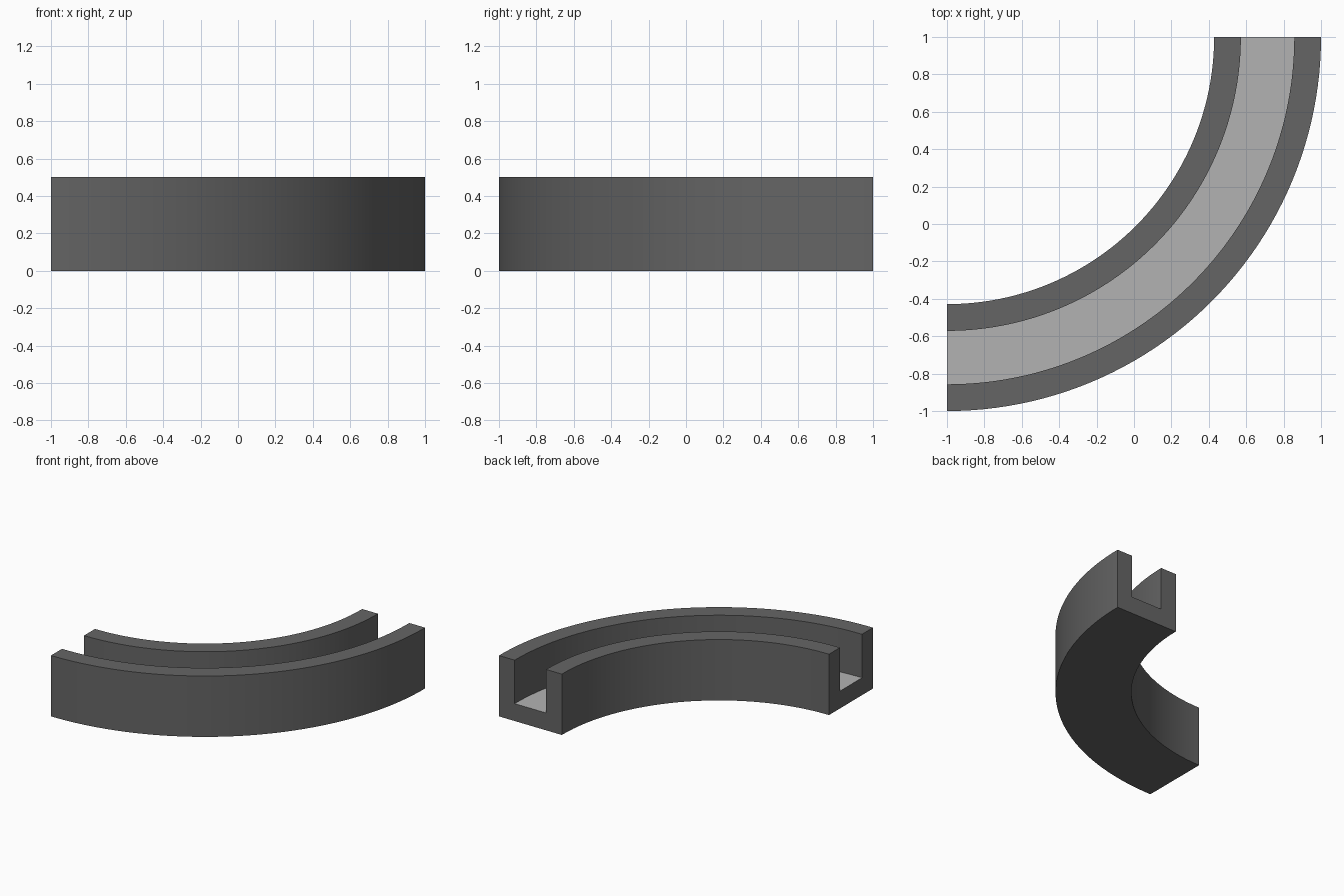
import bpy, bmesh, math

if "Cube" in bpy.data.objects:
    bpy.data.objects.remove(bpy.data.objects["Cube"])

SEGMENTS = 48
CENTRE = (-1.0, 1.0)
UNIT = 1 / 7

# U-shaped cross-section as (radius, height)
profile = [(10 * UNIT, 0), (14 * UNIT, 0), (14 * UNIT, 0.5), (13 * UNIT, 0.5),
           (13 * UNIT, UNIT), (11 * UNIT, UNIT), (11 * UNIT, 0.5), (10 * UNIT, 0.5)]
FLOOR_EDGE = 4  # profile edge forming the channel floor


def material(name, value):
    mat = bpy.data.materials.new(name)
    mat.diffuse_color = (value, value, value, 1)
    mat.use_nodes = True
    mat.node_tree.nodes["Principled BSDF"].inputs["Base Color"].default_value = mat.diffuse_color
    return mat


# Sweep the profile through a quarter turn
bm = bmesh.new()
rings = []
for i in range(SEGMENTS + 1):
    a = -math.pi / 2 + math.pi / 2 * i / SEGMENTS
    rings.append([bm.verts.new((CENTRE[0] + r * math.cos(a), CENTRE[1] + r * math.sin(a), z))
                  for r, z in profile])
n = len(profile)
for r0, r1 in zip(rings, rings[1:]):
    for j in range(n):
        k = (j + 1) % n
        face = bm.faces.new((r0[j], r0[k], r1[k], r1[j]))
        face.material_index = int(j == FLOOR_EDGE)

# End caps: two walls and a base, sharing the profile vertices
for ring in (rings[0], rings[-1]):
    bm.faces.new(ring)
bmesh.ops.recalc_face_normals(bm, faces=bm.faces)

mesh = bpy.data.meshes.new("curved_channel")
bm.to_mesh(mesh)
bm.free()
mesh.materials.append(material("dark_grey", 0.13))
mesh.materials.append(material("light_grey", 0.45))

channel = bpy.data.objects.new("curved_channel", mesh)
bpy.context.collection.objects.link(channel)
bpy.context.view_layer.objects.active = channel
channel.select_set(True)
bpy.ops.object.shade_smooth_by_angle(angle=math.radians(30))
